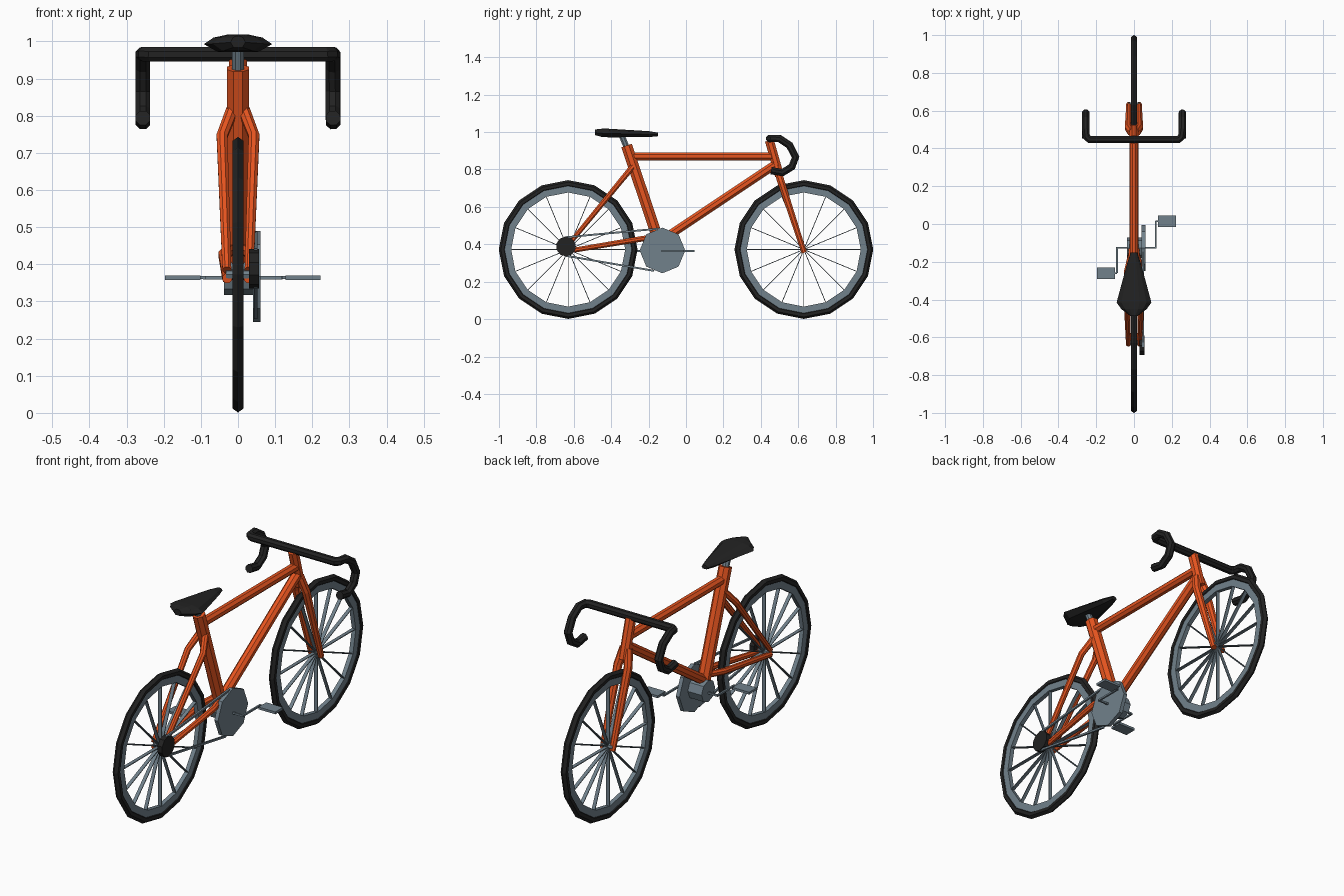
import bpy, bmesh
from math import sin, cos, pi
from mathutils import Vector, Matrix

if "Cube" in bpy.data.objects:
    bpy.data.objects.remove(bpy.data.objects["Cube"])


def material(name, col):
    m = bpy.data.materials.new(name)
    m.diffuse_color = (*col, 1)
    m.use_nodes = True
    m.node_tree.nodes["Principled BSDF"].inputs["Base Color"].default_value = m.diffuse_color
    return m


ORANGE = material("orange_paint", (0.80, 0.09, 0.014))
BLACK = material("black_rubber", (0.016, 0.016, 0.016))
STEEL = material("steel", (0.165, 0.22, 0.26))
WHEEL_Z, REAR_Y, FRONT_Y, CRANK_Y = 0.372, -0.63, 0.63, -0.126


def finish(name, bm, mat):
    bmesh.ops.recalc_face_normals(bm, faces=bm.faces)
    me = bpy.data.meshes.new(name)
    bm.to_mesh(me)
    bm.free()
    me.materials.append(mat)
    ob = bpy.data.objects.new(name, me)
    bpy.context.collection.objects.link(ob)
    return ob


def loft(bm, rings, closed=False):
    """Skin a list of point rings; cap the ends unless closed."""
    vs = [[bm.verts.new(p) for p in r] for r in rings]
    n = len(vs[0])
    pairs = list(zip(vs, vs[1:])) + ([(vs[-1], vs[0])] if closed else [])
    for a, b in pairs:
        for i in range(n):
            j = (i + 1) % n
            bm.faces.new((a[i], a[j], b[j], b[i]))
    if not closed:
        bm.faces.new(vs[0])
        bm.faces.new(vs[-1])


def tube(name, path, radii, mat, sides=8):
    """Sweep a polygon along a path, with one radius or one per point."""
    pts = [Vector(p) for p in path]
    if not isinstance(radii, (list, tuple)):
        radii = [radii] * len(pts)
    rings, side = [], None
    for i, p in enumerate(pts):
        t_in = (p - pts[max(i - 1, 0)]).normalized()
        t_out = (pts[min(i + 1, len(pts) - 1)] - p).normalized()
        t = (t_in + t_out).normalized()
        if side is None:
            side = Vector((1, 0, 0)) if abs(t.x) < 0.9 else Vector((0, 1, 0))
        side = (side - t * side.dot(t)).normalized()
        up = t.cross(side)
        rings.append([p + radii[i] * (side * cos(a) + up * sin(a))
                      for a in [2 * pi * (k + 0.5) / sides for k in range(sides)]])
    bm = bmesh.new()
    loft(bm, rings)
    return finish(name, bm, mat)


def box(name, centre, size, mat):
    bm = bmesh.new()
    bmesh.ops.create_cube(bm, size=1, matrix=Matrix.Translation(centre) @ Matrix.Diagonal((*size, 1)))
    return finish(name, bm, mat)


def disc(name, x0, x1, y, z, r, sides, mat):
    bm = bmesh.new()
    loft(bm, [[(x, y + r * sin(2 * pi * k / sides), z + r * cos(2 * pi * k / sides))
               for k in range(sides)] for x in (x0, x1)])
    return finish(name, bm, mat)


def ring(name, y, profile, mat, n=16):
    """Revolve an (x, radius) profile around a wheel axle."""
    bm = bmesh.new()
    loft(bm, [[(x, y + r * sin(2 * pi * k / n), WHEEL_Z + r * cos(2 * pi * k / n))
               for x, r in profile] for k in range(n)], closed=True)
    return finish(name, bm, mat)


# Wheels
for label, y in (("front", FRONT_Y), ("rear", REAR_Y)):
    ring(label + "_tyre", y, [(0, 0.371), (0.015, 0.36), (0.015, 0.343), (0, 0.332),
                              (-0.015, 0.343), (-0.015, 0.36)], BLACK)
    ring(label + "_rim", y, [(0.011, 0.34), (0.011, 0.305), (-0.011, 0.305), (-0.011, 0.34)], STEEL)
    disc(label + "_hub", -0.032, 0.032, y, WHEEL_Z, 0.014, 8, STEEL)
    bm = bmesh.new()
    for k in range(16):
        m = (Matrix.Translation((0, y, WHEEL_Z)) @ Matrix.Rotation(2 * pi * k / 16, 4, 'X')
             @ Matrix.Translation((0, 0, 0.16)) @ Matrix.Diagonal((0.018, 0.004, 0.3, 1)))
        bmesh.ops.create_cube(bm, size=1, matrix=m)
    finish(label + "_spokes", bm, STEEL)

# Frame
tube("seat_tube", [(0, -0.318, 0.928), (0, -0.14, 0.40)], 0.032, ORANGE)
tube("top_tube", [(0, -0.30, 0.870), (0, 0.47, 0.870)], 0.023, ORANGE)
tube("down_tube", [(0, -0.14, 0.415), (0, 0.475, 0.825)], 0.025, ORANGE)
tube("head_tube", [(0, 0.446, 0.955), (0, 0.50, 0.765)], 0.026, ORANGE)

# Fork blades and rear stays, mirrored left and right
for s, side in ((-1, "left"), (1, "right")):
    tube(side + "_fork_blade", [(s * 0.012, 0.483, 0.815), (s * 0.029, 0.508, 0.735), (s * 0.027, 0.632, 0.355)],
         [0.022, 0.021, 0.015], ORANGE)
    tube(side + "_seat_stay", [(s * 0.016, -0.285, 0.815), (s * 0.043, -0.343, 0.745), (s * 0.03, -0.638, 0.385)],
         [0.017, 0.016, 0.013], ORANGE)
    tube(side + "_chain_stay", [(s * 0.016, -0.16, 0.44), (s * 0.038, -0.25, 0.427), (s * 0.029, -0.64, 0.362)],
         [0.016, 0.016, 0.014], ORANGE)

# Saddle and post
tube("seat_post", [(0, -0.31, 0.90), (0, -0.347, 0.99)], 0.017, STEEL)
bm = bmesh.new()
rings = []
for y, w, top, bot in ((-0.15, 0.017, 0.997, 0.978), (-0.20, 0.034, 1.005, 0.973),
                       (-0.415, 0.092, 1.018, 0.972), (-0.45, 0.068, 1.018, 0.974), (-0.487, 0.02, 1.014, 0.984)):
    h = top - bot
    half = [(0.6, bot), (1, bot + 0.45 * h), (0.72, top - 0.17 * h), (0.33, top)]
    rings.append([(w * x, y, z) for x, z in half] + [(-w * x, y, z) for x, z in reversed(half)])
loft(bm, rings)
finish("saddle", bm, BLACK)

# Drop handlebar: one continuous bent tube
drop = [(0.235, 0.447, 0.965), (0.251, 0.460, 0.966), (0.256, 0.50, 0.965), (0.256, 0.553, 0.930),
        (0.256, 0.586, 0.866), (0.256, 0.566, 0.814), (0.256, 0.515, 0.783), (0.256, 0.455, 0.794)]
tube("handlebar", [(-x, y, z) for x, y, z in reversed(drop)] + drop, 0.021, BLACK)

# Drivetrain
disc("bottom_bracket", -0.038, 0.045, CRANK_Y, WHEEL_Z, 0.055, 8, STEEL)
disc("chainring", 0.040, 0.060, CRANK_Y, 0.367, 0.122, 8, STEEL)
disc("rear_sprocket", 0.030, 0.056, -0.642, 0.388, 0.053, 10, BLACK)
tube("upper_chain", [(0.048, -0.65, 0.437), (0.048, -0.14, 0.484)], 0.007, STEEL, 4)
tube("lower_chain", [(0.048, -0.65, 0.340), (0.048, -0.17, 0.258)], 0.007, STEEL, 4)

# Cranks and pedals
PZ = 0.364
box("crank_axle", (0.0125, CRANK_Y, PZ), (0.213, 0.009, 0.009), STEEL)
for side, x, y, px in (("right", 0.115, 0.015, 0.175), ("left", -0.09, -0.26, -0.149)):
    box(side + "_crank", (x, (y + CRANK_Y) / 2, PZ), (0.009, abs(y - CRANK_Y), 0.009), STEEL)
    box(side + "_pedal_pin", ((x + px) / 2, y, PZ), (abs(px - x), 0.008, 0.008), STEEL)
    box(side + "_pedal", (px, y, PZ), (0.095, 0.062, 0.012), STEEL)
